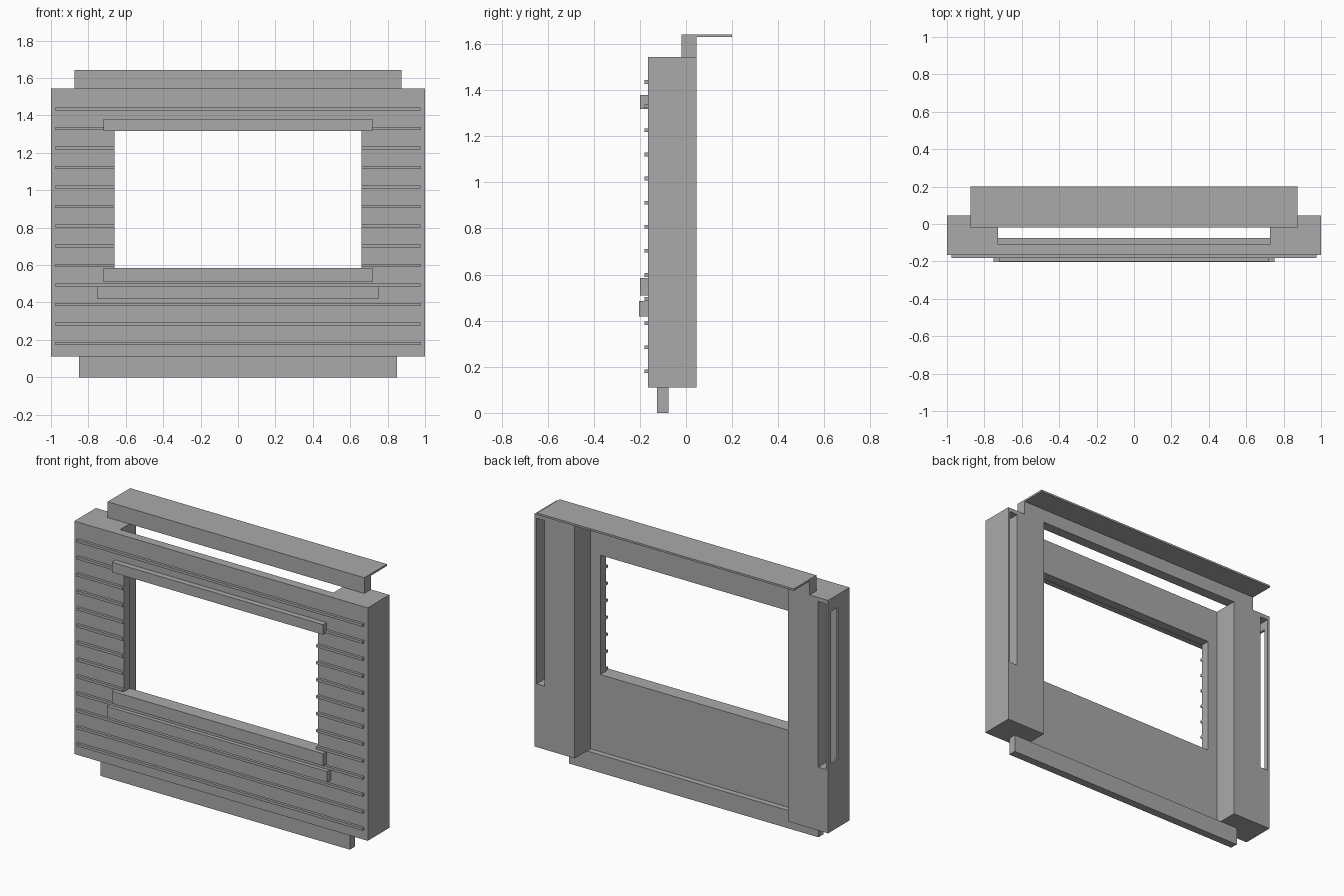
import bpy, bmesh
from mathutils import Matrix, Vector

cube = bpy.data.objects.get("Cube")
if cube:
    bpy.data.objects.remove(cube, do_unlink=True)

grey = bpy.data.materials.new("plain_grey")
grey.use_nodes = True
colour = (0.4, 0.4, 0.4, 1)
grey.diffuse_color = colour
grey.node_tree.nodes["Principled BSDF"].inputs["Base Color"].default_value = colour


def box(name, x, y, z):
    """Box spanning the given (low, high) ranges."""
    lo, hi = Vector((x[0], y[0], z[0])), Vector((x[1], y[1], z[1]))
    bm = bmesh.new()
    bmesh.ops.create_cube(bm, size=1, matrix=Matrix.Translation((lo + hi) / 2)
                          @ Matrix.Diagonal((*(hi - lo), 1)))
    mesh = bpy.data.meshes.new(name)
    bm.to_mesh(mesh)
    bm.free()
    mesh.materials.append(grey)
    obj = bpy.data.objects.new(name, mesh)
    bpy.context.collection.objects.link(obj)
    return obj


def cut(target, x, y, z):
    """Subtract a box and bake the result."""
    cutter = box("cutter", x, y, z)
    cutter.hide_render = True
    mod = target.modifiers.new("cut", 'BOOLEAN')
    mod.operation, mod.solver, mod.object = 'DIFFERENCE', 'EXACT', cutter
    bpy.context.view_layer.objects.active = target
    bpy.ops.object.modifier_apply(modifier=mod.name)
    bpy.data.objects.remove(cutter, do_unlink=True)


FRONT, PANEL_BACK, BACK = -0.165, -0.11, 0.045
WIN_X, WIN_Z = 0.66, (0.585, 1.32)

# Body: front panel with window, and a hollow back between two side columns
body = box("panel_and_columns", (-1, 1), (FRONT, BACK), (0.11, 1.545))
cut(body, (-0.727, 0.727), (PANEL_BACK, 0.3), (0, 2))
cut(body, (-WIN_X, WIN_X), (-0.3, 0), WIN_Z)

# Tall slots in the column backs, and an opening in the right outer side
cut(body, (0.932, 0.986), (-0.06, 0.3), (0.5, 1.52))
cut(body, (-0.986, -0.932), (-0.06, 0.3), (0.5, 1.52))
cut(body, (-1.2, -0.96), (-0.05, 0.015), (0.53, 1.465))

# Bottom kick board
box("kick_board", (-0.85, 0.85), (-0.125, -0.075), (0, 0.11))

# Top rail with a thin canopy shelf reaching backwards
box("top_rail", (-0.875, 0.875), (-0.02, BACK), (1.545, 1.63))
box("canopy_shelf", (-0.875, 0.875), (-0.02, 0.2), (1.63, 1.642))

# Trim bars around the window
box("window_header", (-0.72, 0.72), (-0.2, FRONT), (1.318, 1.38))
box("window_sill", (-0.72, 0.72), (-0.2, FRONT), (0.51, 0.585))
box("lower_bar", (-0.75, 0.75), (-0.204, FRONT), (0.418, 0.485))

# Thin horizontal slats, interrupted by the window
for i in range(13):
    z = 0.18 + i * 0.1046
    rng = (z - 0.008, z + 0.008)
    if WIN_Z[0] < z < WIN_Z[1]:
        box(f"left_slat_{i}", (WIN_X, 0.975), (-0.181, FRONT), rng)
        box(f"right_slat_{i}", (-0.975, -WIN_X), (-0.181, FRONT), rng)
    else:
        box(f"slat_{i}", (-0.975, 0.975), (-0.181, FRONT), rng)
